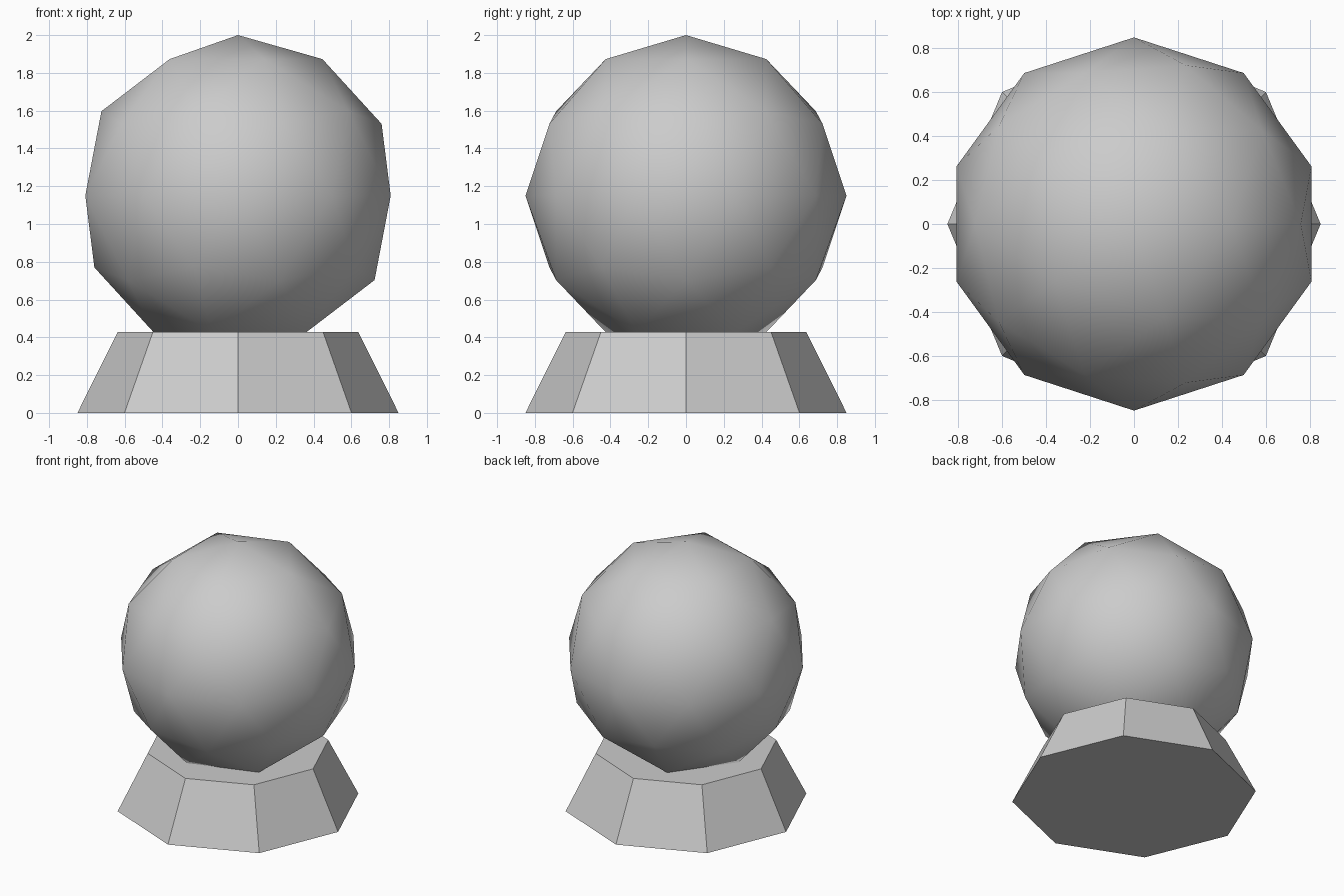
import bpy

if "Cube" in bpy.data.objects:
    bpy.data.objects.remove(bpy.data.objects["Cube"])

# Eight-sided tapered stand, flat shaded
bpy.ops.mesh.primitive_cone_add(vertices=8, radius1=0.85, radius2=0.6375,
                                depth=0.427, location=(0, 0, 0.2135))
bpy.context.object.name = "stand"

# Low-poly ball resting in the stand, smooth shaded
bpy.ops.mesh.primitive_ico_sphere_add(subdivisions=2, radius=0.85,
                                      location=(0, 0, 1.15))
bpy.context.object.name = "ball"
bpy.ops.object.shade_smooth()
